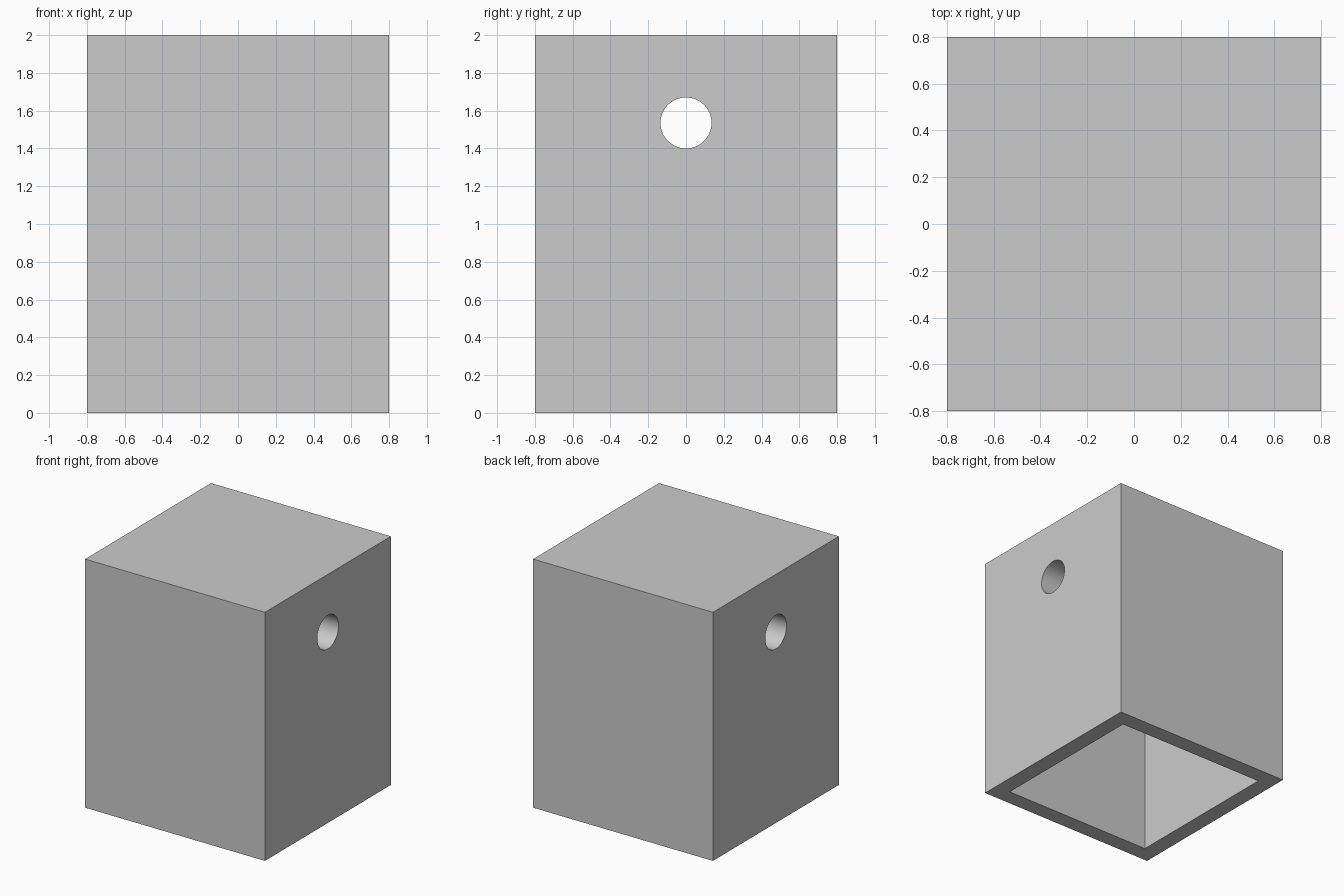
import bpy
import math

cube = bpy.data.objects.get("Cube")
if cube:
    bpy.data.objects.remove(cube, do_unlink=True)

WIDTH, HEIGHT, WALL = 1.6, 2.0, 0.133
CAVITY_TOP = 1.267
HOLE_RADIUS, HOLE_Z = 0.135, 1.535

grey = bpy.data.materials.new("light grey")
grey.use_nodes = True
color = (0.6, 0.6, 0.6, 1)
grey.diffuse_color = color
grey.node_tree.nodes["Principled BSDF"].inputs["Base Color"].default_value = color


def box(name, width, bottom, top):
    bpy.ops.mesh.primitive_cube_add(size=1, location=(0, 0, (bottom + top) / 2))
    obj = bpy.context.object
    obj.name = name
    obj.scale = (width, width, top - bottom)
    bpy.ops.object.transform_apply(location=True, rotation=True, scale=True)
    obj.data.materials.append(grey)
    return obj


# Square block standing on the ground
body = box("body", WIDTH, 0, HEIGHT)

# Square pocket open at the bottom
pocket = box("pocket_cutter", WIDTH - 2 * WALL, -0.2, CAVITY_TOP)

# Round hole running from side to side
bpy.ops.mesh.primitive_cylinder_add(
    vertices=64, radius=HOLE_RADIUS, depth=WIDTH + 0.4,
    location=(0, 0, HOLE_Z), rotation=(0, math.pi / 2, 0))
hole = bpy.context.object
hole.name = "hole_cutter"
hole.data.materials.append(grey)

# Cut both openings, then remove the cutters
bpy.ops.object.select_all(action="DESELECT")
body.select_set(True)
bpy.context.view_layer.objects.active = body
for cutter in (pocket, hole):
    cutter.hide_render = True
    cut = body.modifiers.new(cutter.name, "BOOLEAN")
    cut.operation = "DIFFERENCE"
    cut.solver = "EXACT"
    cut.object = cutter
    bpy.ops.object.modifier_apply(modifier=cut.name)
    bpy.data.objects.remove(cutter, do_unlink=True)

# Smooth the hole wall, keep the block edges sharp
bpy.ops.object.shade_smooth_by_angle(angle=math.radians(30))
